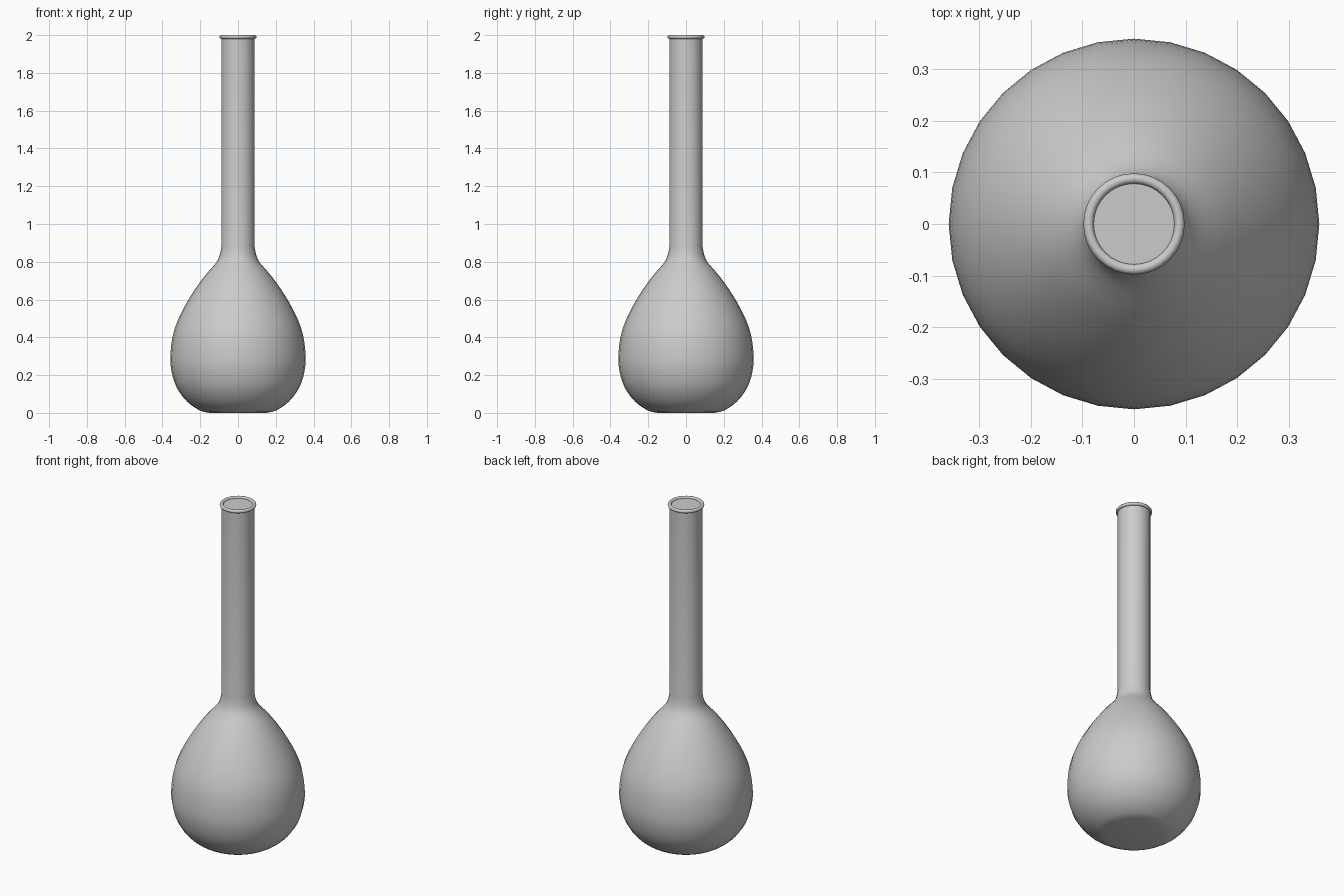
import bpy
import bmesh
import math
from mathutils import Vector

SEGMENTS = 32

cube = bpy.data.objects.get("Cube")
if cube:
    bpy.data.objects.remove(cube, do_unlink=True)

glass = bpy.data.materials.new("pale_grey_glass")
glass.use_nodes = True
grey = (0.6, 0.6, 0.6, 1)
glass.diffuse_color = grey
glass.node_tree.nodes["Principled BSDF"].inputs["Base Color"].default_value = grey


def smooth_profile(points, steps=3):
    """Catmull-Rom curve through (radius, height) points."""
    p = [Vector(q) for q in points]
    p = [2 * p[0] - p[1]] + p + [2 * p[-1] - p[-2]]
    out = []
    for a, b, c, d in zip(p, p[1:], p[2:], p[3:]):
        for i in range(steps):
            t = i / steps
            out.append((2 * b + (c - a) * t + (2 * a - 5 * b + 4 * c - d) * t ** 2
                        + (3 * b - a - 3 * c + d) * t ** 3) / 2)
    return out + [p[-2]]


def lathe(name, profile, cap_start=False, cap_end=False, closed=False):
    """Revolve (radius, height) points about z."""
    bm = bmesh.new()
    rings = []
    for r, z in profile:
        angles = [2 * math.pi * i / SEGMENTS for i in range(SEGMENTS)]
        rings.append([bm.verts.new((r * math.cos(a), r * math.sin(a), z)) for a in angles])
    pairs = list(zip(rings, rings[1:]))
    if closed:
        pairs.append((rings[-1], rings[0]))
    for low, high in pairs:
        for i in range(SEGMENTS):
            j = (i + 1) % SEGMENTS
            bm.faces.new((low[i], low[j], high[j], high[i]))
    if cap_start:
        bm.faces.new(rings[0][::-1])
    if cap_end:
        bm.faces.new(rings[-1])
    bmesh.ops.recalc_face_normals(bm, faces=bm.faces)
    mesh = bpy.data.meshes.new(name)
    bm.to_mesh(mesh)
    bm.free()
    mesh.materials.append(glass)
    obj = bpy.data.objects.new(name, mesh)
    bpy.context.collection.objects.link(obj)
    bpy.ops.object.select_all(action="DESELECT")
    obj.select_set(True)
    bpy.context.view_layer.objects.active = obj
    bpy.ops.object.shade_smooth_by_angle(angle=math.radians(40))
    return obj


# Bulb with flat foot, flowing into the straight neck, closed just under the lip
bulb = smooth_profile([
    (0.15, 0.0), (0.20, 0.012), (0.27, 0.06), (0.325, 0.135), (0.352, 0.22),
    (0.358, 0.30), (0.345, 0.41), (0.31, 0.51), (0.25, 0.62), (0.18, 0.72),
    (0.12, 0.79), (0.098, 0.83), (0.088, 0.88),
])
lathe("flask_body", bulb + [Vector((0.088, 1.99))], cap_start=True, cap_end=True)

# Rounded lip around the mouth
lip = [(0.088 + 0.01 * math.cos(a), 1.99 + 0.01 * math.sin(a))
       for a in (2 * math.pi * i / 12 for i in range(12))]
lathe("rim_lip", lip, closed=True)
